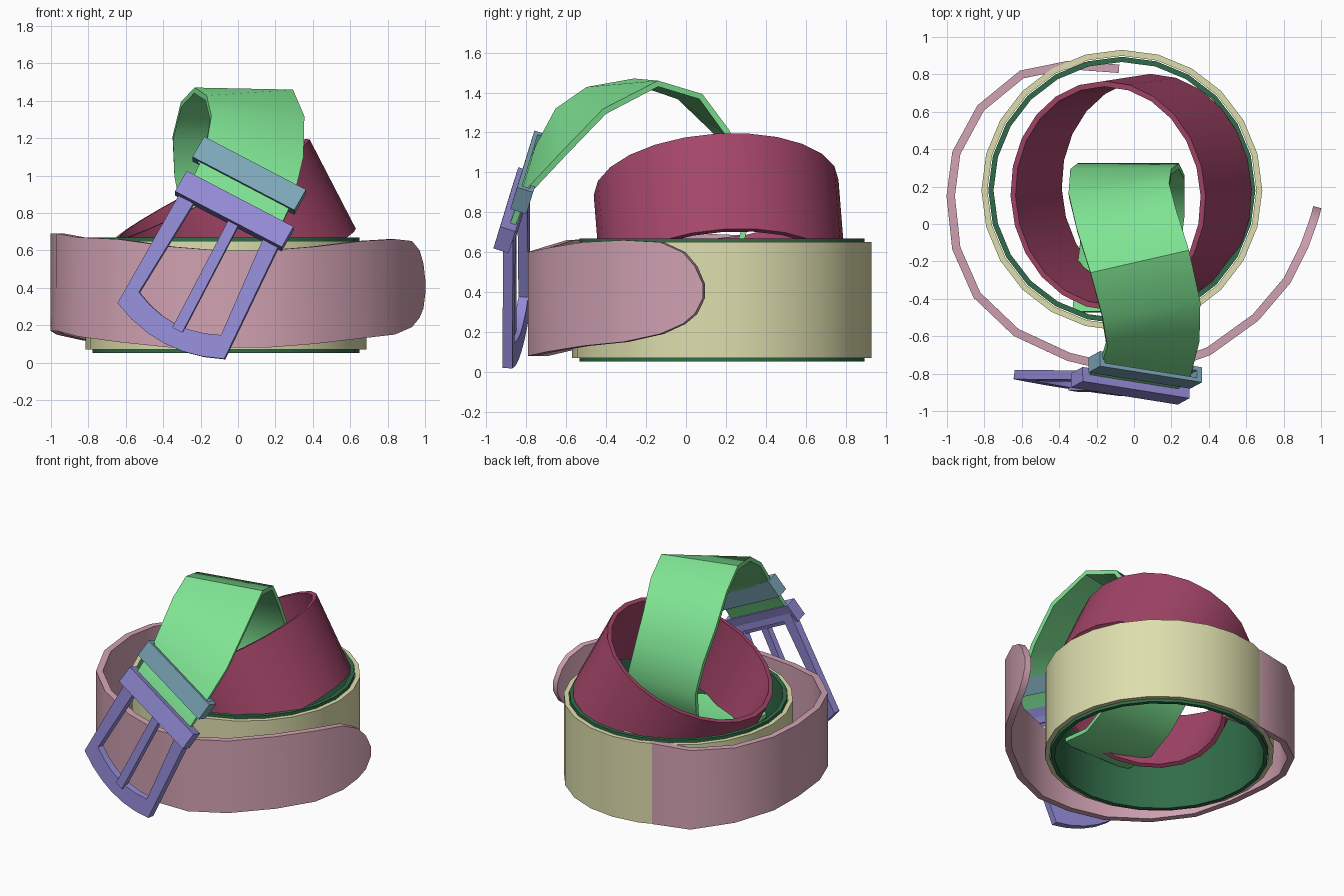
import bpy
import bmesh
import math
from mathutils import Matrix, Vector

cube = bpy.data.objects.get("Cube")
if cube:
    bpy.data.objects.remove(cube, do_unlink=True)


def material(name, colour):
    mat = bpy.data.materials.new(name)
    mat.use_nodes = True
    mat.diffuse_color = (*colour, 1)
    mat.node_tree.nodes["Principled BSDF"].inputs["Base Color"].default_value = (*colour, 1)
    return mat


cream = material("cream", (.73, .73, .42))
light_green = material("light green", (.21, .77, .29))
dark_green = material("dark green", (.03, .15, .065))
maroon = material("maroon", (.37, .06, .14))
pink = material("pink", (.64, .36, .45))
violet = material("violet", (.3, .265, .69))
steel_blue = material("steel blue", (.21, .4, .5))


def finish(name, bm, mat, thickness=0):
    """Turn a bmesh into a shaded object, thickened if it is a ribbon."""
    bmesh.ops.recalc_face_normals(bm, faces=bm.faces)
    mesh = bpy.data.meshes.new(name)
    bm.to_mesh(mesh)
    bm.free()
    mesh.materials.append(mat)
    obj = bpy.data.objects.new(name, mesh)
    bpy.context.scene.collection.objects.link(obj)
    bpy.ops.object.select_all(action="DESELECT")
    obj.select_set(True)
    bpy.context.view_layer.objects.active = obj
    if thickness:
        solid = obj.modifiers.new("Thickness", "SOLIDIFY")
        solid.thickness = thickness
        solid.offset = 0
        bpy.ops.object.modifier_apply(modifier=solid.name)
    bpy.ops.object.shade_smooth_by_angle(angle=math.radians(35))
    return obj


def ribbon(name, edges, mat, thickness, closed=False):
    """Strap surface between pairs of edge points."""
    bm = bmesh.new()
    rows = [(bm.verts.new(a), bm.verts.new(b)) for a, b in edges]
    following = rows[1:] + rows[:1] if closed else rows[1:]
    for (a, b), (c, d) in zip(rows, following):
        bm.faces.new((a, b, d, c))
    return finish(name, bm, mat, thickness)


def axes(origin, u, v):
    """Placement matrix with x along u, y along v and z facing outward."""
    u = Vector(u).normalized()
    n = u.cross(Vector(v)).normalized()
    v = n.cross(u)
    rot = Matrix((u, v, n)).transposed().to_4x4()
    return Matrix.Translation(origin) @ rot


def coil(name, place, radius_x, radius_y, height, mat, thickness, sides=24):
    """Closed turn of strap standing on the placement's local z axis."""
    edges = []
    for i in range(sides):
        a = math.tau * i / sides
        x, y = radius_x * math.cos(a), radius_y * math.sin(a)
        edges.append([place @ Vector((x, y, s * height / 2)) for s in (-1, 1)])
    return ribbon(name, edges, mat, thickness, True)


def window(name, outer, inner, depth, place, mat):
    """Plate with a hole, from two outlines with equal point counts."""
    bm = bmesh.new()
    loops = []
    for outline in (outer, inner):
        for z in (-depth / 2, depth / 2):
            loops.append([bm.verts.new(place @ Vector((x, y, z))) for x, y in outline])
    out_low, out_high, in_low, in_high = loops
    for a, b in ((out_low, out_high), (out_high, in_high), (in_high, in_low), (in_low, out_low)):
        for i in range(len(a)):
            j = (i + 1) % len(a)
            bm.faces.new((a[i], a[j], b[j], b[i]))
    return finish(name, bm, mat)


def block(name, size, place, mat):
    bm = bmesh.new()
    bmesh.ops.create_cube(bm, size=1, matrix=place @ Matrix.Diagonal((*size, 1)))
    return finish(name, bm, mat)


# Upright coils and the tilted coil inside them
upright = Matrix.Translation((-.065, .18, .36))
coil("outer_coil", upright, .735, .735, .58, cream, .032)
coil("lining_coil", upright, .7, .7, .615, dark_green, .028)
tilted = axes((-.015, .17, .685), (.89, 0, .46), (0, 1, .08))
coil("tilted_coil", tilted, .572, .6, .54, maroon, .03)

# Loose outer strap ending in a rounded tip: x, y, bottom, top
loose = [
    (-.08, .83, .07, .65), (-.35, .85, .07, .65), (-.6, .8, .08, .65),
    (-.82, .62, .12, .66), (-.95, .38, .15, .68), (-.98, .15, .17, .69),
    (-.95, -.13, .17, .69), (-.84, -.38, .14, .67), (-.63, -.58, .11, .66),
    (-.35, -.71, .08, .62), (-.1, -.77, .08, .6), (.15, -.77, .08, .6),
    (.4, -.68, .1, .62), (.65, -.5, .13, .65), (.82, -.3, .15, .66),
    (.91, -.12, .19, .65), (.95, -.01, .24, .6), (.97, .05, .29, .53), (.98, .09, .37, .44),
]
ribbon("loose_strap", [((x, y, lo), (x, y, hi)) for x, y, lo, hi in loose], pink, .045)

# Arched strap from the buckle into the coils: centre, then width direction
arch = [
    ((-.04, -.86, .78), (.88, -.14, -.46)), ((.06, -.78, 1), (.88, -.14, -.46)),
    ((.1, -.63, 1.2), (.9, .05, -.4)), ((.09, -.45, 1.36), (.95, .15, -.2)),
    ((.03, -.2, 1.45), (.96, .22, -.02)), ((-.04, .02, 1.38), (.97, .2, 0)),
    ((-.08, .18, 1.2), (1, .1, 0)), ((-.07, .28, 1), (1, 0, 0)),
    ((-.03, .31, .78), (1, 0, 0)), ((0, .25, .56), (1, 0, 0)),
    ((0, .05, .38), (1, 0, 0)), ((-.03, -.2, .3), (1, 0, 0)), ((-.06, -.47, .35), (1, 0, 0)),
]
edges = []
for centre, width in arch:
    half = Vector(width).normalized() * .27
    edges.append((Vector(centre) - half, Vector(centre) + half))
ribbon("arched_strap", edges, light_green, .03)

# Buckle frame with a bowed lower end
across = (.88, -.14, -.46)
flat = axes((-.02, -.85, .81), across, (.46, 0, .88))


def bowed(half_top, half_low, top, low, bow, steps=6):
    points = [(half_top, top), (-half_top, top)]
    for i in range(steps + 1):
        t = 2 * i / steps - 1
        points.append((half_low * t, low - bow * (1 - t * t)))
    return points


window("buckle_frame", bowed(.3, .325, 0, -.725, .075), bowed(.21, .25, -.05, -.62, .06),
       .05, flat, violet)
block("buckle_prong", (.06, .67, .04),
      flat @ Matrix.Translation((.03, -.37, .02)), violet)

# Buckle bar and the keeper loop, leaning along the strap
lean = (.42, .27, .86)
block("buckle_bar", (.65, .13, .08), axes((-.02, -.865, .81), across, lean), violet)


def rectangle(x, y):
    return [(x, y), (-x, y), (-x, -y), (x, -y)]


turned = axes((.06, -.78, 1), across, lean) @ Matrix.Rotation(math.pi / 2, 4, "X")
window("keeper_loop", rectangle(.31, .042), rectangle(.28, .02), .13, turned, steel_blue)
